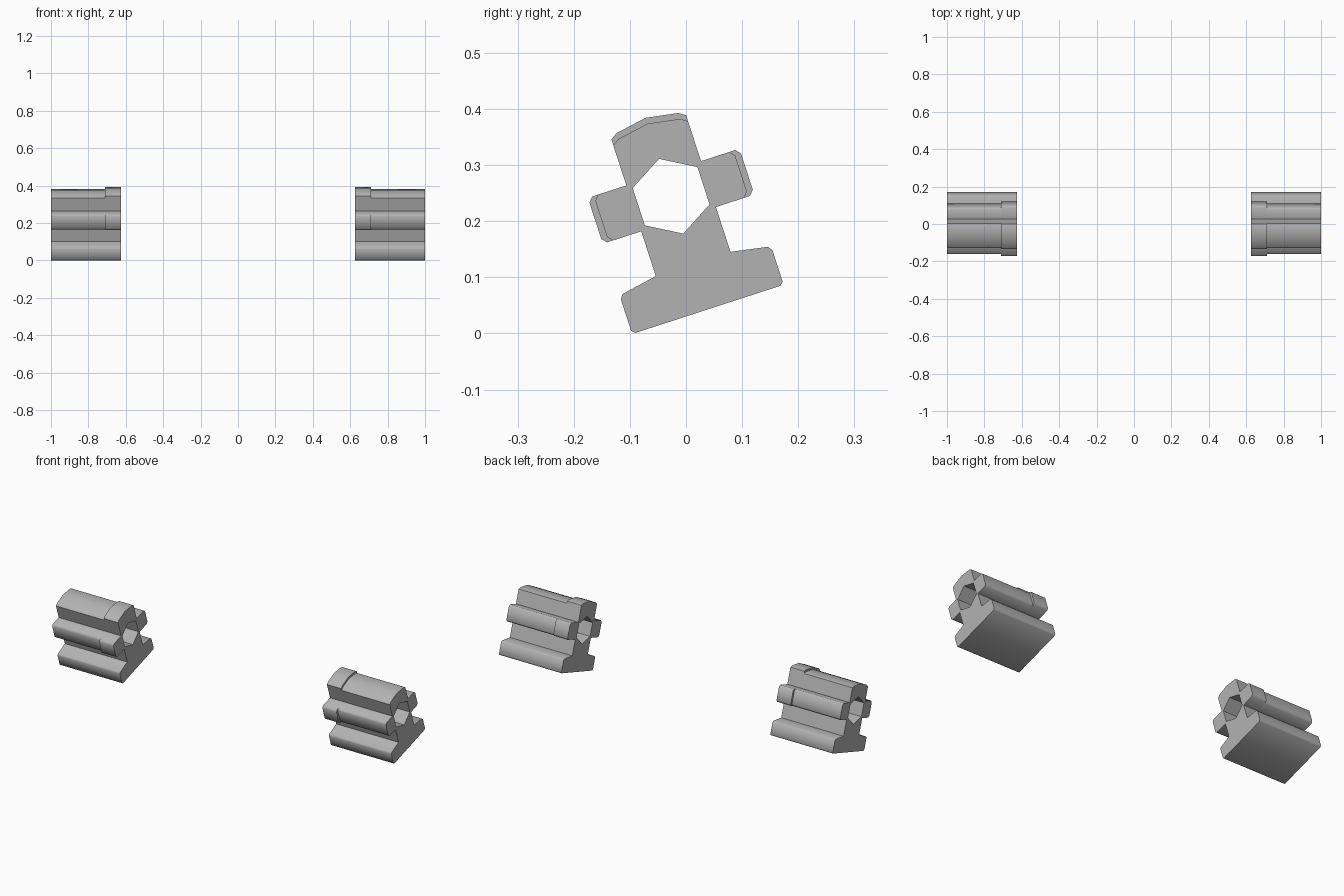
import bpy, bmesh
from math import radians, sin, cos, pi

cube = bpy.data.objects.get("Cube")
if cube:
    bpy.data.objects.remove(cube, do_unlink=True)

# Single grey material
GREY = (0.45, 0.45, 0.45, 1)
mat = bpy.data.materials.new("plain grey")
mat.use_nodes = True
mat.diffuse_color = GREY
mat.node_tree.nodes["Principled BSDF"].inputs["Base Color"].default_value = GREY

TILT = radians(18)            # whole section leans back around the bore
BORE_Y, BORE_Z = -0.0265, 0.2445
BORE_R = 0.07
INNER, STEP, OUTER = 0.626, 0.711, 1.0


def section(grow):
    """Symmetric outline around the bore; grow thickens the three upper lobes."""
    side, top = 0.131 + grow, 0.136 + grow
    half = [
        (0.136, -0.212), (0.142, -0.206), (0.142, -0.147), (0.136, -0.139),   # foot
        (0.07, -0.127), (0.07, -0.043),                                       # neck
        (side - 0.008, -0.043), (side, -0.034), (side, 0.034), (side - 0.008, 0.043),
        (0.07, 0.043), (0.07, top - 0.018), (0.058, top - 0.01),              # crown
    ]
    return half + [(0, top)] + [(-u, v) for u, v in reversed(half)]


def bore():
    return [(BORE_R * sin(i * pi / 3), BORE_R * cos(i * pi / 3)) for i in range(6)]


def ring(bm, points, x):
    c, s = cos(TILT), sin(TILT)
    return [bm.verts.new((x, BORE_Y + u * c - v * s, BORE_Z + u * s + v * c))
            for u, v in points]


def loft(bm, a, b):
    n = len(a)
    for i in range(n):
        j = (i + 1) % n
        bm.faces.new((a[i], a[j], b[j], b[i]))


def cap(bm, *rings):
    edges = []
    for r in rings:
        for i, v in enumerate(r):
            edges.append(bm.edges.get((v, r[(i + 1) % len(r)])))
    bmesh.ops.triangle_fill(bm, edges=edges, use_beauty=True)


def rail_block(name, sign):
    bm = bmesh.new()
    # Outer skin: plain length, step, then thicker collar at the inner end
    skin = [ring(bm, section(g), sign * x) for g, x in
            ((0, OUTER), (0, STEP), (0.011, STEP), (0.011, INNER))]
    for a, b in zip(skin, skin[1:]):
        loft(bm, a, b)
    # Hexagonal through bore
    hole = [ring(bm, bore(), sign * x) for x in (OUTER, INNER)]
    loft(bm, *hole)
    # End faces
    cap(bm, skin[0], hole[0])
    cap(bm, skin[-1], hole[1])
    # Weld the step where both outlines agree
    bmesh.ops.remove_doubles(bm, verts=bm.verts, dist=1e-5)
    flat = [f for f in bm.faces if f.calc_area() < 1e-8]
    bmesh.ops.delete(bm, geom=flat, context='FACES_ONLY')
    bmesh.ops.recalc_face_normals(bm, faces=bm.faces)
    mesh = bpy.data.meshes.new(name)
    bm.to_mesh(mesh)
    bm.free()
    mesh.materials.append(mat)
    obj = bpy.data.objects.new(name, mesh)
    bpy.context.collection.objects.link(obj)
    bpy.ops.object.select_all(action='DESELECT')
    obj.select_set(True)
    bpy.context.view_layer.objects.active = obj
    bpy.ops.object.shade_smooth_by_angle(angle=radians(50))


rail_block("left_rail_block", 1)
rail_block("right_rail_block", -1)
